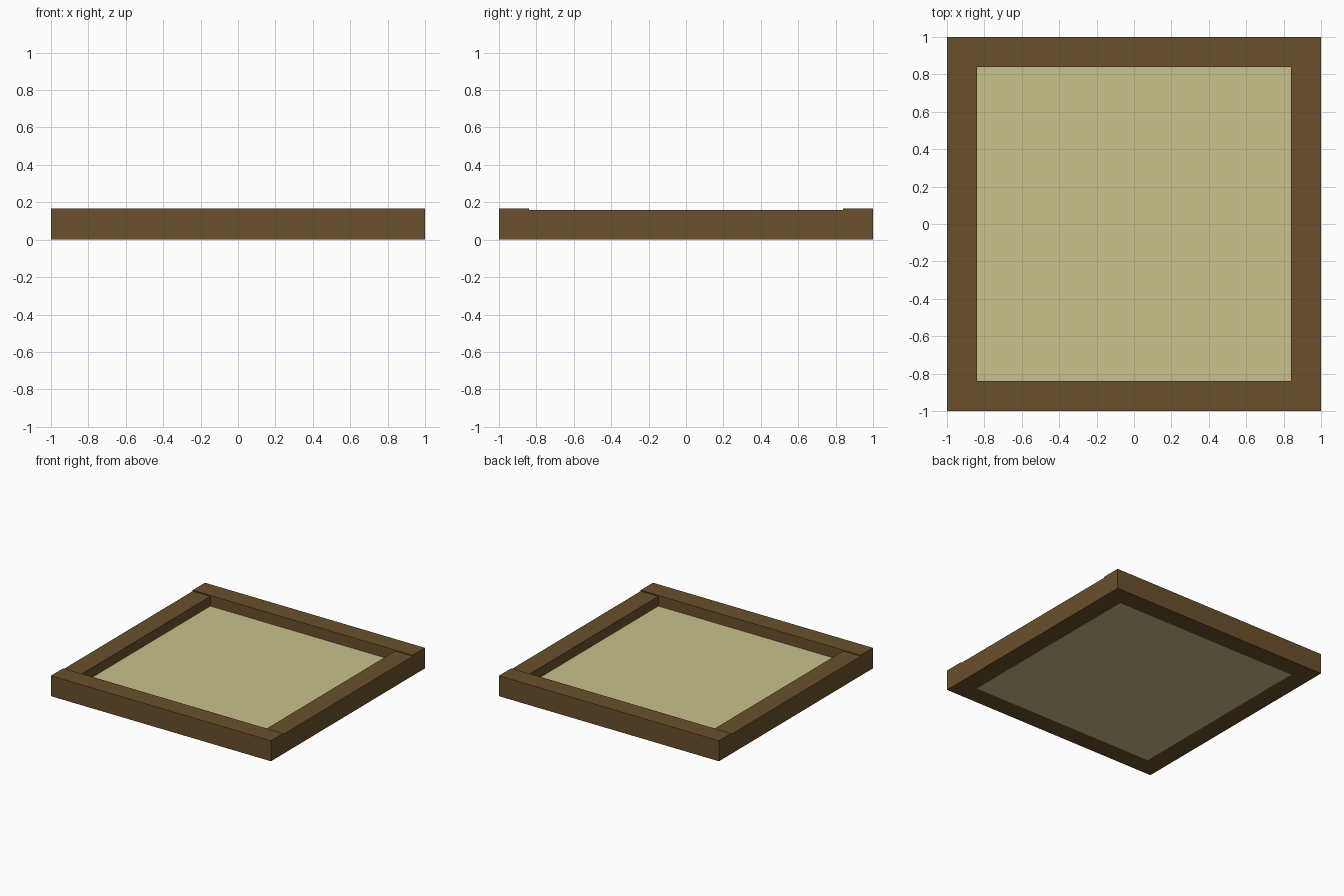
import bpy

if "Cube" in bpy.data.objects:
    bpy.data.objects.remove(bpy.data.objects["Cube"])


def material(name, rgb):
    m = bpy.data.materials.new(name)
    m.diffuse_color = (*rgb, 1.0)
    m.use_nodes = True
    m.node_tree.nodes["Principled BSDF"].inputs["Base Color"].default_value = m.diffuse_color
    return m


def box(name, lo, hi, mat):
    """Axis-aligned box between two corners."""
    bpy.ops.mesh.primitive_cube_add(size=1, location=[(a + b) / 2 for a, b in zip(lo, hi)])
    ob = bpy.context.object
    ob.name = name
    ob.scale = [b - a for a, b in zip(lo, hi)]
    bpy.ops.object.transform_apply(location=False, rotation=False, scale=True)
    ob.data.materials.append(mat)
    return ob


wood = material("brown wood", (0.144, 0.080, 0.025))
sand = material("pale sand", (0.584, 0.539, 0.262))

INNER = 0.84      # inside edge of the frame
END_H = 0.168     # front and back boards stand slightly taller
SIDE_H = 0.16
SAND_H = 0.08

# Front and back boards run the full width
for name, y0, y1 in (("front_board", -1, -INNER), ("back_board", INNER, 1)):
    box(name, (-1, y0, 0), (1, y1, END_H), wood)

# Side boards fit between them
for name, x0, x1 in (("left_board", -1, -INNER), ("right_board", INNER, 1)):
    box(name, (x0, -INNER, 0), (x1, INNER, SIDE_H), wood)

# Sand filling the frame
box("sand_fill", (-INNER, -INNER, 0), (INNER, INNER, SAND_H), sand)
